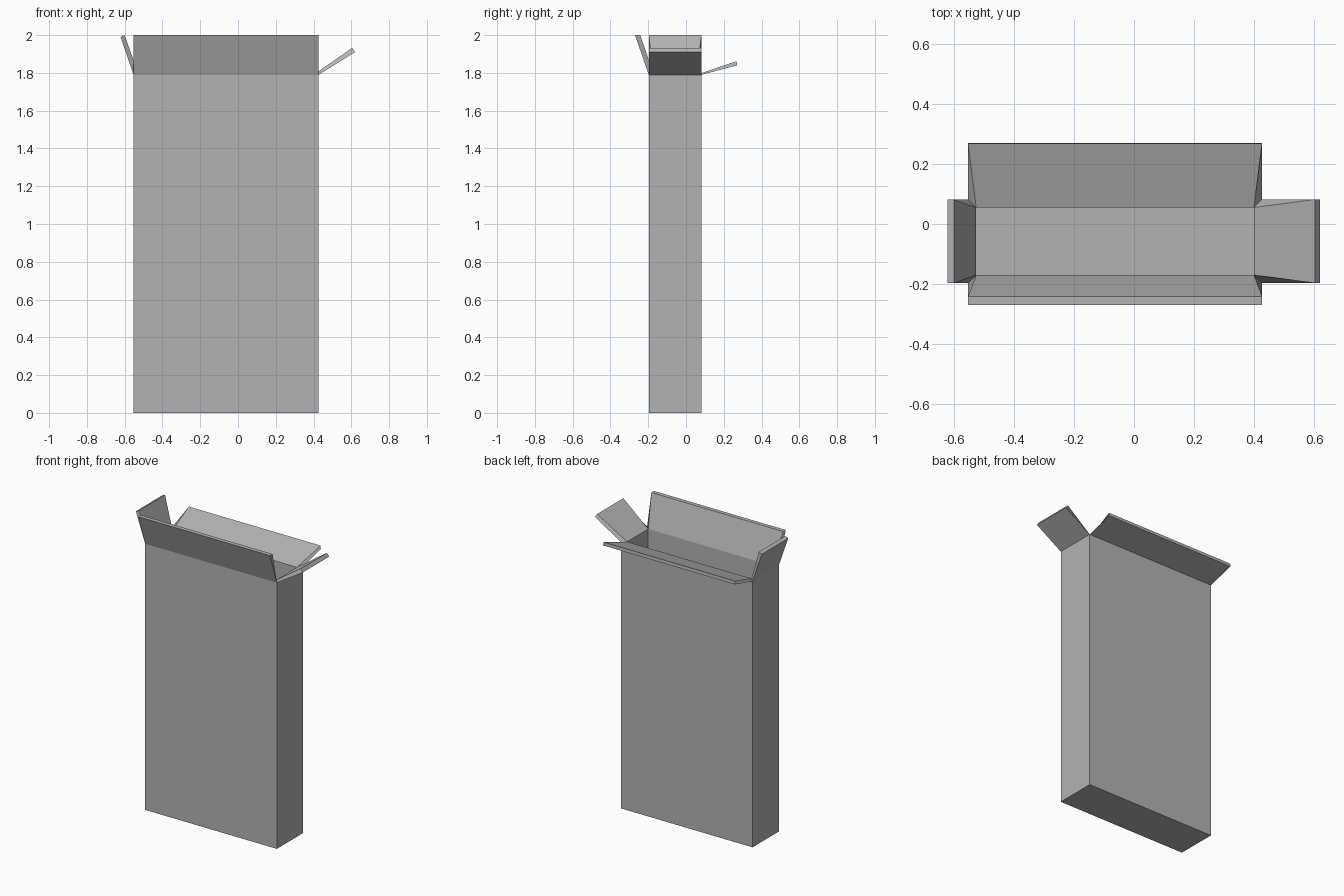
import bpy
import bmesh
from mathutils import Vector

cube = bpy.data.objects.get("Cube")
if cube:
    bpy.data.objects.remove(cube, do_unlink=True)

# One plain grey card material
card = bpy.data.materials.new("grey_card")
card.use_nodes = True
GREY = (0.45, 0.45, 0.45, 1.0)
card.diffuse_color = GREY
card.node_tree.nodes["Principled BSDF"].inputs["Base Color"].default_value = GREY

# Box dimensions
X0, X1, Y0, Y1 = -0.553, 0.427, -0.197, 0.082
RIM, WALL = 1.79, 0.027


def ring(inset, z):
    """Corners of the box outline, starting front right, counter-clockwise."""
    a, b, c, d = X0 + inset, X1 - inset, Y0 + inset, Y1 - inset
    return [Vector(p) for p in ((a, c, z), (b, c, z), (b, d, z), (a, d, z))]


def loft(name, rings, cap_start, cap_end):
    """Join successive four-cornered rings with flat faces."""
    bm = bmesh.new()
    loops = [[bm.verts.new(p) for p in r] for r in rings]
    for low, high in zip(loops, loops[1:]):
        for i in range(4):
            j = (i + 1) % 4
            bm.faces.new((low[i], low[j], high[j], high[i]))
    if cap_start:
        bm.faces.new(loops[0][::-1])
    if cap_end:
        bm.faces.new(loops[-1])
    mesh = bpy.data.meshes.new(name)
    bm.to_mesh(mesh)
    bm.free()
    mesh.materials.append(card)
    obj = bpy.data.objects.new(name, mesh)
    bpy.context.collection.objects.link(obj)
    return obj


# Hollow body: up the outside walls, over the rim, down to the inside floor
outer, inner = ring(0, RIM), ring(WALL, RIM)
body = loft("box_body", [ring(0, 0), outer, inner, ring(WALL, WALL)], True, True)

# The flaps cover the rim, so drop the hidden rim faces
bm = bmesh.new()
bm.from_mesh(body.data)
rim = [f for f in bm.faces if all(abs(v.co.z - RIM) < 1e-4 for v in f.verts)]
bmesh.ops.delete(bm, geom=rim, context="FACES")
bm.to_mesh(body.data)
bm.free()

# Flaps: wall index, axis they lean along, (position, height) of outer and inner tip
FLAPS = [
    ("front_flap", 0, 1, (-0.27, 2.0), (-0.242, 2.0)),
    ("left_flap", 1, 0, (0.62, 1.91), (0.604, 1.932)),
    ("back_flap", 2, 1, (0.27, 1.84), (0.268, 1.862)),
    ("right_flap", 3, 0, (-0.622, 1.99), (-0.60, 2.0)),
]
for name, i, axis, out_tip, in_tip in FLAPS:
    j = (i + 1) % 4
    root = [outer[i], outer[j], inner[j], inner[i]]
    tip = []
    for corner, (pos, z) in zip((i, j, j, i), (out_tip, out_tip, in_tip, in_tip)):
        p = outer[corner].copy()
        p[axis], p.z = pos, z
        tip.append(p)
    loft(name, [root, tip], False, True)
